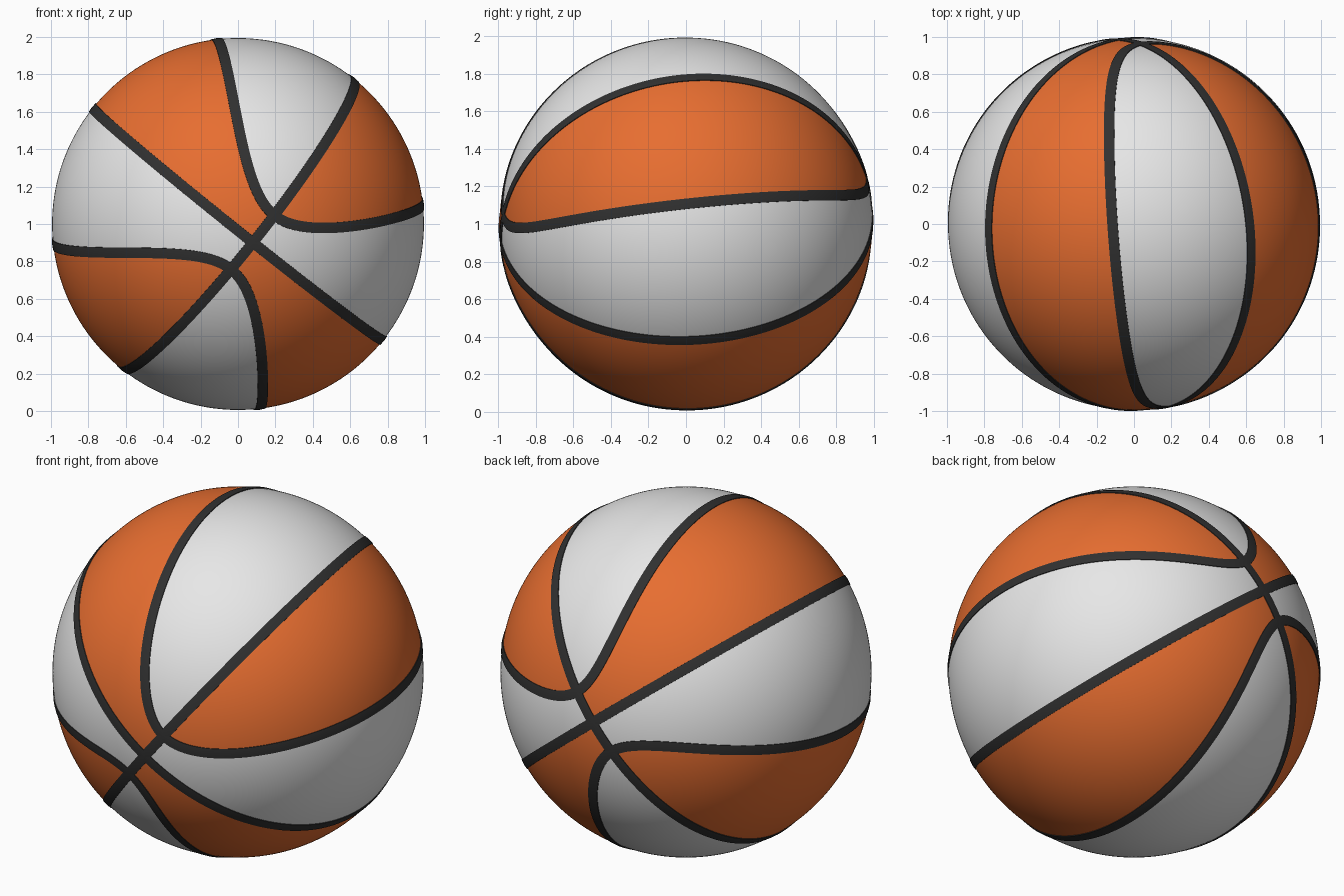
import bpy, bmesh, math
from mathutils import Vector

if "Cube" in bpy.data.objects:
    bpy.data.objects.remove(bpy.data.objects["Cube"], do_unlink=True)


def make_material(name, rgb):
    mat = bpy.data.materials.new(name)
    mat.use_nodes = True
    mat.diffuse_color = (*rgb, 1)
    bsdf = mat.node_tree.nodes["Principled BSDF"]
    bsdf.inputs["Base Color"].default_value = (*rgb, 1)
    bsdf.inputs["Roughness"].default_value = 0.7
    return mat


orange = make_material("orange rubber", (0.80, 0.155, 0.03))
white = make_material("white rubber", (0.80, 0.80, 0.80))
black = make_material("black seam", (0.03, 0.03, 0.03))

# Tilted ball frame: seams cross at the pole; long axis lies in the long seam
CENTRE = Vector((0, 0, 1))
pole = Vector((0.08, -0.99, -0.10)).normalized()
long_axis = Vector((0.62, 0, 0.78))
long_axis = (long_axis - long_axis.dot(pole) * pole).normalized()
cross_axis = long_axis.cross(pole)


def add_object(name, bm, materials):
    mesh = bpy.data.meshes.new(name)
    bm.to_mesh(mesh)
    bm.free()
    for mat in materials:
        mesh.materials.append(mat)
    obj = bpy.data.objects.new(name, mesh)
    obj.location = CENTRE
    bpy.context.collection.objects.link(obj)
    bpy.ops.object.select_all(action='DESELECT')
    obj.select_set(True)
    bpy.context.view_layer.objects.active = obj
    bpy.ops.object.shade_smooth_by_angle(angle=math.radians(35))
    return obj


def bow(p):
    """How far the curved seams bend away from the diagonals near the poles."""
    return 0.04 * p ** 8


# Ball panels: colour flips across every seam
bm = bmesh.new()
bmesh.ops.create_icosphere(bm, subdivisions=7, radius=0.994)
for face in bm.faces:
    c = face.calc_center_median().normalized()
    a, b, p = c.dot(long_axis), c.dot(cross_axis), c.dot(pole)
    face.material_index = 0 if a * b * (a * a - b * b - bow(p)) > 0 else 1
add_object("ball_panels", bm, [orange, white])

# Curved seam: its nearest approach to the pole
p_max = 1.0
for _ in range(40):
    p_max = math.sqrt(1 - bow(p_max))


def curved_seam(side):
    def point(t):
        p = p_max * math.cos(t)
        s, d = 1 - p * p, bow(p)
        a = math.sqrt((s + d) / 2) * side
        b = math.copysign(math.sqrt(max(0, s - d) / 2), math.sin(t))
        return a * long_axis + b * cross_axis + p * pole
    return point


def straight_seam(axis):
    return lambda t: math.cos(t) * pole + math.sin(t) * axis


# Seam ribbon section: sideways offset, radius
SECTION = [(-0.029, 0.985), (-0.028, 0.998), (0, 1), (0.028, 0.998), (0.029, 0.985)]


def add_seam(name, point, steps=256):
    path = [point(2 * math.pi * (i + 0.5) / steps).normalized() for i in range(steps)]
    bm = bmesh.new()
    rings = []
    for i, pos in enumerate(path):
        tangent = path[(i + 1) % steps] - path[i - 1]
        across = pos.cross(tangent).normalized()
        rings.append([bm.verts.new((pos + across * off).normalized() * rad)
                      for off, rad in SECTION])
    for i in range(steps):
        r, q = rings[i - 1], rings[i]
        for j in range(len(SECTION) - 1):
            bm.faces.new((r[j], q[j], q[j + 1], r[j + 1]))
    add_object(name, bm, [black])


add_seam("long_seam", straight_seam(long_axis))
add_seam("cross_seam", straight_seam(cross_axis))
add_seam("upper_curved_seam", curved_seam(1))
add_seam("lower_curved_seam", curved_seam(-1))
